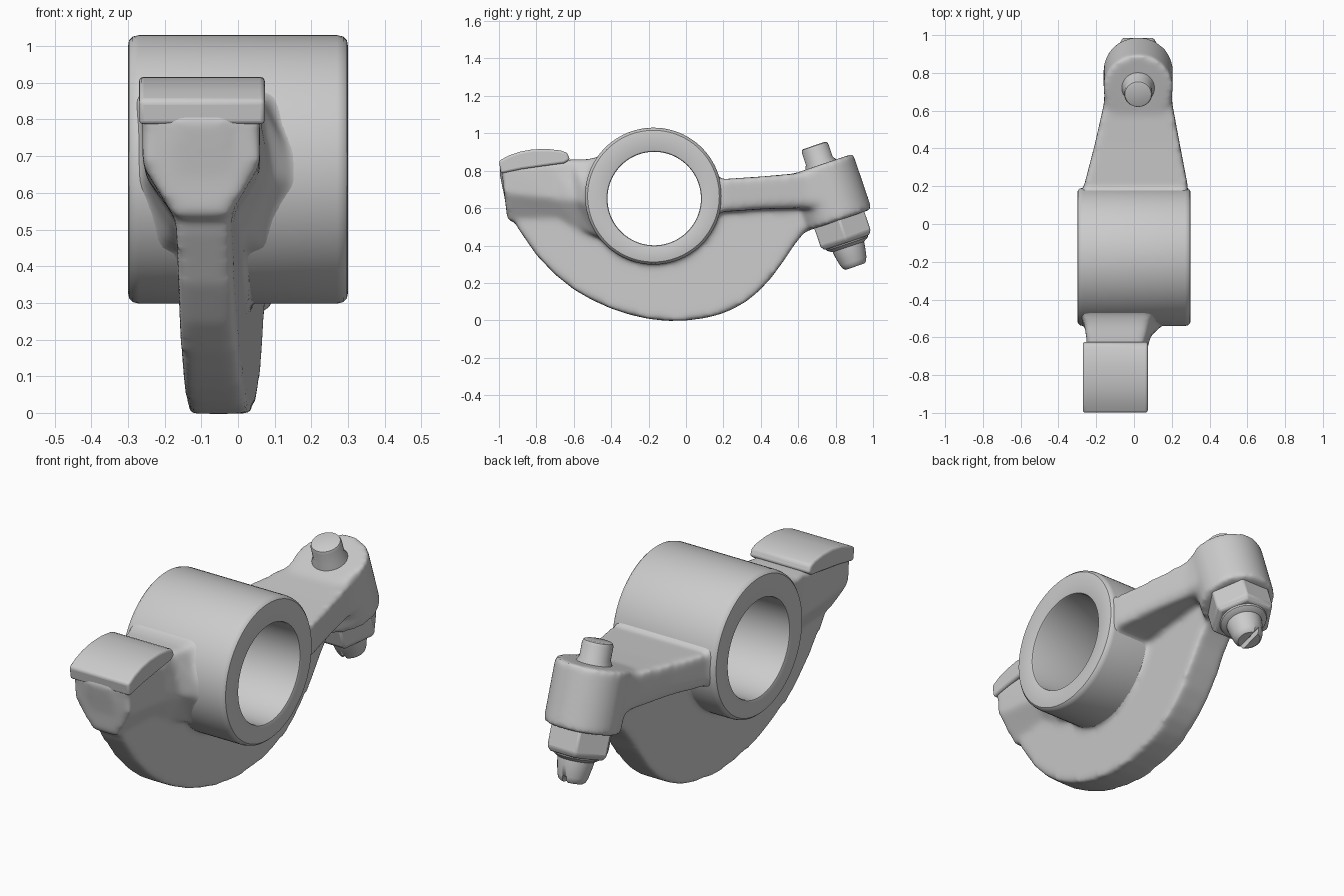
import bpy, bmesh, math
from mathutils import Vector as V

if "Cube" in bpy.data.objects:
    bpy.data.objects.remove(bpy.data.objects["Cube"])


def skin(bm, rings, wrap=False):
    """Bridge rings of points with quads; cap both ends unless wrapped."""
    loops = [[bm.verts.new(p) for p in r] for r in rings]
    n = len(loops[0])
    pairs = list(zip(loops, loops[1:])) + ([(loops[-1], loops[0])] if wrap else [])
    for a, b in pairs:
        for i in range(n):
            j = (i + 1) % n
            bm.faces.new((a[i], a[j], b[j], b[i]))
    if not wrap:
        bm.faces.new(loops[0][::-1])
        bm.faces.new(loops[-1])


def circle(origin, axis, r, t, segs):
    u = V((0, 1, 0)) if abs(axis.x) > 0.9 else V((1, 0, 0))
    v = axis.cross(u)
    return [origin + axis * t + r * (u * math.cos(a) + v * math.sin(a))
            for a in (2 * math.pi * k / segs for k in range(segs))]


def lathe(bm, profile, origin, axis, segs=64):
    skin(bm, [circle(origin, axis, r, t, segs) for r, t in profile])


def finish(bm, name, angle=35):
    bmesh.ops.recalc_face_normals(bm, faces=bm.faces)
    me = bpy.data.meshes.new(name)
    bm.to_mesh(me)
    bm.free()
    ob = bpy.data.objects.new(name, me)
    bpy.context.collection.objects.link(ob)
    bpy.ops.object.select_all(action='DESELECT')
    ob.select_set(True)
    bpy.context.view_layer.objects.active = ob
    bpy.ops.object.shade_smooth_by_angle(angle=math.radians(angle))
    return ob


def cut(ob, cutter):
    cutter.hide_render = True
    cutter.display_type = 'WIRE'
    m = ob.modifiers.new("cut", 'BOOLEAN')
    m.operation, m.solver, m.object = 'DIFFERENCE', 'EXACT', cutter


X = V((1, 0, 0))
HUB = V((0, -0.174, 0.664))
BORE = V((0, -0.17, 0.651))
SCREW = V((0.022, 0.685, 0.935))
TILT = V((0, 0.32, -0.947)).normalized()


def section(row, shear=0.0):
    """Seven-sided cross-section of the cast arms at a given y."""
    y, xl, xt, xr, zt, zm, zb, bl, br = row
    pts = [(xl, zt), (xt, zt), (xr, zm), (br, zb), (bl, zb), (xl, zm)]
    return [(x, y + (zt - z) * shear, z) for x, z in pts]


# Casting: core, web, neck, arm and boss melted together with soft fillets
bm = bmesh.new()
lathe(bm, [(0.36, -0.285), (0.36, 0.285)], HUB, X)

web = [(-1.0, 0.80), (-0.97, 0.655), (-0.9, 0.495), (-0.8, 0.35), (-0.7, 0.245),
       (-0.6, 0.165), (-0.5, 0.108), (-0.4, 0.063), (-0.3, 0.03), (-0.2, 0.008),
       (-0.1, -0.003), (0.0, -0.001), (0.1, 0.012), (0.18, 0.032), (0.25, 0.06),
       (0.32, 0.1), (0.38, 0.148), (0.45, 0.22), (0.52, 0.315), (0.58, 0.405),
       (0.64, 0.48), (0.72, 0.6), (0.66, 0.7), (0.2, 0.68), (-0.5, 0.68), (-0.7, 0.76)]
skin(bm, [[(-0.1 + 0.055 * (y + 1) + s * (0.074 + 0.012 * (y + 1)), y, z)
           for y, z in web] for s in (-1, 1)])

neck = [(-0.99, -0.262, 0.06, 0.06, 0.83, 0.68, 0.53, -0.17, -0.03),
        (-0.72, -0.255, 0.055, 0.06, 0.845, 0.65, 0.52, -0.17, -0.02),
        (-0.62, -0.25, 0.05, 0.09, 0.86, 0.64, 0.49, -0.18, 0.01),
        (-0.53, -0.265, 0.07, 0.19, 0.86, 0.62, 0.45, -0.2, 0.06),
        (-0.43, -0.28, 0.1, 0.28, 0.88, 0.6, 0.40, -0.22, 0.12)]
skin(bm, [section(r, 0.12) for r in neck])

arm = [(0.05, -0.285, 0.29, 0.29, 0.80, 0.59, 0.56, -0.26, 0.27),
       (0.2, -0.265, 0.285, 0.285, 0.755, 0.605, 0.58, -0.25, 0.27),
       (0.42, -0.208, 0.243, 0.243, 0.77, 0.625, 0.595, -0.19, 0.225),
       (0.64, -0.158, 0.202, 0.202, 0.79, 0.63, 0.6, -0.14, 0.18),
       (0.78, -0.155, 0.198, 0.198, 0.79, 0.63, 0.6, -0.14, 0.18)]
skin(bm, [section(r) for r in arm])

lathe(bm, [(0.184, 0.108), (0.184, 0.422)], SCREW, TILT)
casting = finish(bm, "rocker_casting")
m = casting.modifiers.new("melt", 'REMESH')
m.mode, m.voxel_size, m.use_smooth_shade = 'VOXEL', 0.012, True
m = casting.modifiers.new("fillet", 'SMOOTH')
m.factor, m.iterations = 0.5, 22

# Clearance through the casting, hidden behind the hub sleeve
bm = bmesh.new()
lathe(bm, [(0.285, -0.5), (0.285, 0.5)], BORE, X)
cut(casting, finish(bm, "bore_cutter"))

# Hub sleeve with softened rims and an open bore
outer = [(0.335, -0.3), (0.352, -0.297), (0.362, -0.287), (0.366, -0.27)]
inner = [(0.25, -0.29), (0.253, -0.297), (0.26, -0.3)]
bm = bmesh.new()
half = [(BORE, r, t) for r, t in inner] + [(HUB, r, t) for r, t in outer]
full = half + [(c, r, -t) for c, r, t in reversed(half)]
skin(bm, [circle(c, X, r, t, 96) for c, r, t in full], wrap=True)
finish(bm, "hub_sleeve")

# Curved contact pad at the front
pad = [(-1.0, 0.852), (-0.95, 0.88), (-0.89, 0.901), (-0.82, 0.914), (-0.74, 0.916),
       (-0.67, 0.908), (-0.635, 0.895), (-0.62, 0.86), (-0.65, 0.84),
       (-0.76, 0.825), (-0.88, 0.808), (-0.99, 0.785)]
bm = bmesh.new()
skin(bm, [[(x, y, z) for y, z in pad] for x in (-0.27, 0.073)])
ob = finish(bm, "contact_pad")
m = ob.modifiers.new("soft_edges", 'BEVEL')
m.width, m.segments, m.limit_method = 0.012, 3, 'ANGLE'

# Adjusting screw: head above the boss, tapered tip below
bm = bmesh.new()
lathe(bm, [(0.06, 0.0), (0.07, 0.004), (0.075, 0.018), (0.075, 0.085), (0.09, 0.115),
           (0.09, 0.56), (0.085, 0.6), (0.074, 0.655), (0.066, 0.675), (0.055, 0.684)],
      SCREW, TILT, 32)
screw = finish(bm, "adjusting_screw")

# Slot in the screw tip
bm = bmesh.new()
side = TILT.cross(X)
tip = SCREW + TILT * 0.655
skin(bm, [[tip + TILT * t + X * a * 0.012 + side * b * 0.2
           for a, b in ((-1, -1), (1, -1), (1, 1), (-1, 1))] for t in (0, 0.1)])
cut(screw, finish(bm, "slot_cutter"))

# Hexagonal lock nut and its conical collar
bm = bmesh.new()
lathe(bm, [(0.163, 0.40), (0.163, 0.525), (0.145, 0.548)], SCREW, TILT, 6)
ob = finish(bm, "lock_nut", 25)
m = ob.modifiers.new("soft_edges", 'BEVEL')
m.width, m.segments, m.limit_method = 0.008, 2, 'ANGLE'
bm = bmesh.new()
lathe(bm, [(0.125, 0.53), (0.115, 0.556), (0.09, 0.572)], SCREW, TILT, 32)
finish(bm, "nut_collar")
